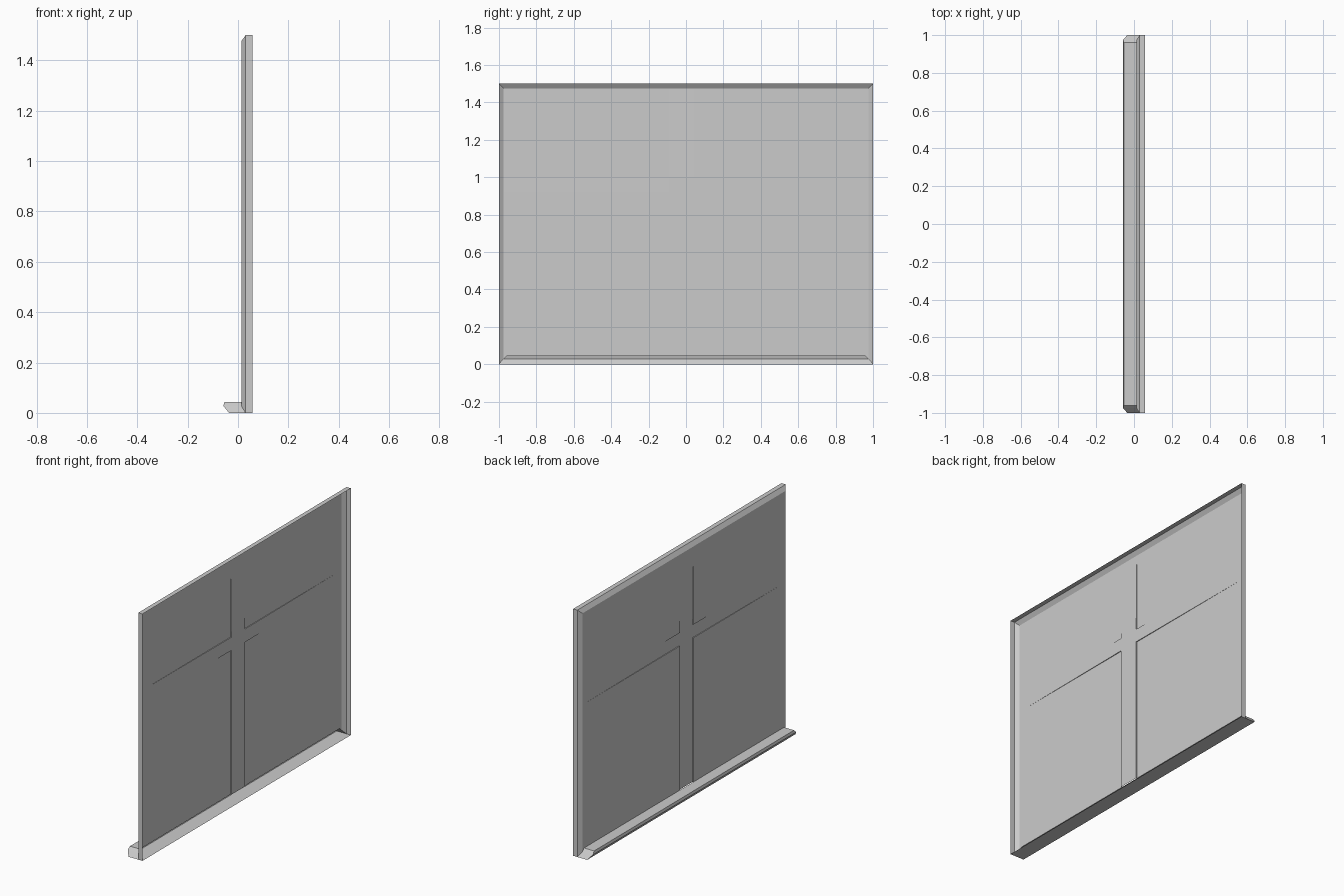
import bpy, bmesh

cube = bpy.data.objects.get("Cube")
if cube:
    bpy.data.objects.remove(cube, do_unlink=True)

grey = bpy.data.materials.new("light_grey")
grey.use_nodes = True
grey.diffuse_color = (0.6, 0.6, 0.6, 1)
grey.node_tree.nodes["Principled BSDF"].inputs["Base Color"].default_value = (0.6, 0.6, 0.6, 1)

BACK, EDGE, FACE = 0.058, 0.03, 0.013   # depths of the tray-shaped board
HALF, TOP = 1.0, 1.5                    # outer size
IN_Y, IN_TOP = 0.975, 1.475             # inner edge of the chamfer
LIP, LEDGE_Y, LEDGE_Z = 0.028, 0.96, 0.044


def sheet(name, polygons):
    """Join polygons into one flat-shaded sheet object."""
    bm = bmesh.new()
    for poly in polygons:
        bm.faces.new([bm.verts.new(p) for p in poly])
    bmesh.ops.remove_doubles(bm, verts=bm.verts, dist=0.0005)
    bmesh.ops.recalc_face_normals(bm, faces=bm.faces)
    mesh = bpy.data.meshes.new(name)
    bm.to_mesh(mesh)
    bm.free()
    mesh.materials.append(grey)
    obj = bpy.data.objects.new(name, mesh)
    bpy.context.collection.objects.link(obj)
    return obj


def strips(a, b, closed=False):
    """Quads between two matching point rows."""
    n = len(a)
    return [(a[i], a[(i + 1) % n], b[(i + 1) % n], b[i]) for i in range(n if closed else n - 1)]


def arch(x, half, low, high):
    return [(x, -half, low), (x, -half, high), (x, half, high), (x, half, low)]


# Frame: straight outer wall all round, chamfered on the sides and top
wall_back = arch(BACK, HALF, 0, TOP)
wall_front = arch(EDGE, HALF, 0, TOP)
inner = arch(FACE, IN_Y, LIP, IN_TOP)
sheet("frame", strips(wall_back, wall_front, True) + strips(wall_front, inner))

# Board: four flat panels around a shallow cross channel
Y0, Y1, Z0, Z1 = -0.09, 0.04, 0.92, 1.0
panels = []
for side, y in ((-1, Y0), (1, Y1)):
    panels.append([(FACE, side * IN_Y, LIP), (FACE, side * IN_Y, Z0), (FACE, y, Z0),
                   (FACE, y, LEDGE_Z), (FACE, side * LEDGE_Y, LEDGE_Z)])
    panels.append([(FACE, side * IN_Y, Z1), (FACE, side * IN_Y, IN_TOP),
                   (FACE, y, IN_TOP), (FACE, y, Z1)])
sheet("board_panels", panels)

# Cross channel: sunk at the centre, arms rising flush to the frame
DEEP = FACE + 0.005
centre = [(DEEP, Y0, Z0), (DEEP, Y1, Z0), (DEEP, Y1, Z1), (DEEP, Y0, Z1)]
arm_ends = [
    [(DEEP, Y0, LEDGE_Z), (DEEP, Y1, LEDGE_Z)],
    [(FACE, IN_Y, Z0), (FACE, IN_Y, Z1)],
    [(FACE, Y1, IN_TOP), (FACE, Y0, IN_TOP)],
    [(FACE, -IN_Y, Z1), (FACE, -IN_Y, Z0)],
]
channel = [centre]
for i, ends in enumerate(arm_ends):
    roots = [centre[i], centre[(i + 1) % 4]]
    channel.append([roots[0], roots[1], ends[1], ends[0]])
    for root, end in zip(roots, ends):
        wall = [root, end]
        if end[0] > FACE:
            wall.append((FACE, end[1], end[2]))
        channel.append(wall + [(FACE, root[1], root[2])])
sheet("cross_channel", channel)

# Ledge: hollow tray along the bottom, open towards the back
low, mid, high = (-0.036, HALF, 0), (-0.058, IN_Y, LIP), (-0.054, LEDGE_Y, LEDGE_Z)
roots = [(EDGE, HALF, 0), (FACE, IN_Y, LIP), (FACE, LEDGE_Y, LEDGE_Z)]
tips = [low, mid, high]
mirror = lambda row: [(x, -y, z) for x, y, z in row]
ledge = strips(roots, tips) + strips(mirror(roots), mirror(tips))
ledge += strips(tips, mirror(tips))
for k in (0, 2):
    ledge += strips([roots[k], mirror(roots)[k]], [tips[k], mirror(tips)[k]])
sheet("ledge", ledge)
